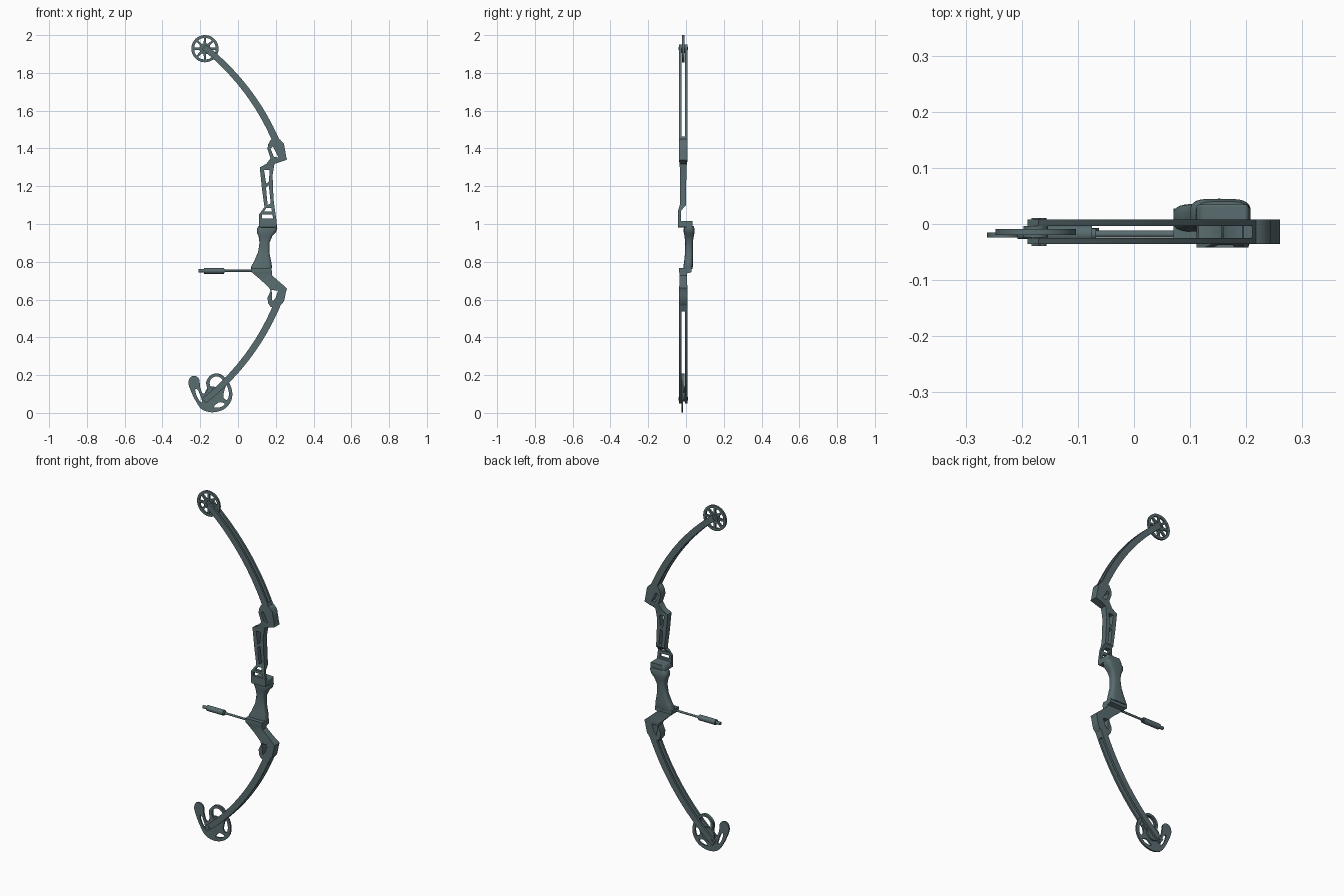
import bpy, bmesh, math
from mathutils import Vector, Matrix

if "Cube" in bpy.data.objects:
    bpy.data.objects.remove(bpy.data.objects["Cube"])

mat = bpy.data.materials.new("slate")
mat.diffuse_color = (0.10, 0.15, 0.16, 1)
mat.use_nodes = True
mat.node_tree.nodes["Principled BSDF"].inputs["Base Color"].default_value = mat.diffuse_color


def add_object(name, bm, angle=35):
    bmesh.ops.recalc_face_normals(bm, faces=bm.faces)
    me = bpy.data.meshes.new(name)
    bm.to_mesh(me)
    bm.free()
    ob = bpy.data.objects.new(name, me)
    bpy.context.collection.objects.link(ob)
    me.materials.append(mat)
    bpy.ops.object.select_all(action='DESELECT')
    ob.select_set(True)
    bpy.context.view_layer.objects.active = ob
    bpy.ops.object.shade_smooth_by_angle(angle=math.radians(angle))
    return ob


def plate(name, loops, depth):
    """Cut-out plate in the xz plane; depth = [(z, y_front, y_back), ...]."""
    cu = bpy.data.curves.new(name, 'CURVE')
    cu.dimensions, cu.fill_mode, cu.extrude = '2D', 'BOTH', 0.5
    for pts in loops:
        sp = cu.splines.new('POLY')
        sp.points.add(len(pts) - 1)
        for p, (x, z) in zip(sp.points, pts):
            p.co = (x, z, 0, 1)
        sp.use_cyclic_u = True
    tmp = bpy.data.objects.new("tmp", cu)
    bpy.context.collection.objects.link(tmp)
    me = bpy.data.meshes.new_from_object(tmp.evaluated_get(bpy.context.evaluated_depsgraph_get()))
    bpy.data.objects.remove(tmp)
    bm = bmesh.new()
    bm.from_mesh(me)
    bpy.data.meshes.remove(me)
    bmesh.ops.transform(bm, matrix=Matrix.Rotation(math.pi / 2, 4, 'X'), verts=bm.verts)
    bmesh.ops.remove_doubles(bm, verts=bm.verts, dist=1e-5)
    for z, _, _ in depth[1:-1]:
        bmesh.ops.bisect_plane(bm, geom=bm.verts[:] + bm.edges[:] + bm.faces[:],
                               plane_co=(0, 0, z), plane_no=(0, 0, 1))
    for v in bm.verts:
        z = min(max(v.co.z, depth[0][0]), depth[-1][0])
        y0, y1 = depth[0][1:]
        for a, b in zip(depth, depth[1:]):
            if a[0] <= z <= b[0]:
                t = (z - a[0]) / (b[0] - a[0])
                y0, y1 = a[1] + (b[1] - a[1]) * t, a[2] + (b[2] - a[2]) * t
        v.co.y = y0 + (v.co.y + 0.5) * (y1 - y0)
    return add_object(name, bm)


def smooth(pts, n=5):
    """Closed Catmull-Rom loop through the points."""
    out, k = [], len(pts)
    for i in range(k):
        a, b, c, d = (Vector(pts[(i + j) % k]) for j in (-1, 0, 1, 2))
        for s in range(n):
            t = s / n
            p = 0.5 * (2 * b + (c - a) * t + (2 * a - 5 * b + 4 * c - d) * t * t
                       + (3 * b - a - 3 * c + d) * t ** 3)
            out.append(tuple(p))
    return out


def circle(x, z, r, n=40):
    return [(x + r * math.cos(math.tau * i / n), z + r * math.sin(math.tau * i / n)) for i in range(n)]


def cylinder(name, center, r, length, axis, segs=20):
    bm = bmesh.new()
    rot = Matrix.Rotation(math.pi / 2, 4, 'Y' if axis == 'X' else 'X')
    bmesh.ops.create_cone(bm, cap_ends=True, segments=segs, radius1=r, radius2=r, depth=length,
                          matrix=Matrix.Translation(center) @ rot)
    return add_object(name, bm)


# limbs: split pairs of curved strips, mirrored about z = 1
def limb(t0, t1, flip, n=20):
    p0, p1, p2 = Vector((0.242, 1.335)), Vector((0.1175, 1.70)), Vector((-0.18, 1.937))
    left, right = [], []
    for i in range(n + 1):
        t = t0 + (t1 - t0) * i / n
        p = (1 - t) ** 2 * p0 + 2 * t * (1 - t) * p1 + t * t * p2
        d = ((1 - t) * (p1 - p0) + t * (p2 - p1)).normalized()
        nrm = Vector((-d.y, d.x)) * (0.019 - 0.003 * t)
        left.append(p + nrm)
        right.append(p - nrm)
    return [(p.x, 2 - p.y if flip else p.y) for p in left + right[::-1]]


for flip, tag in ((False, "upper"), (True, "lower")):
    plate(tag + "_limb_front", [limb(0, 1, flip)], [(0, -0.036, -0.025)])
    plate(tag + "_limb_back", [limb(0, 1, flip)], [(0, -0.004, 0.008)])
    plate(tag + "_limb_butt", [limb(0, 0.17, flip, 6)], [(0, -0.036, 0.008)])
    z = 0.59 if flip else 1.41
    cylinder(tag + "_limb_bolt", (0.215, -0.014, z), 0.022, 0.03, 'Y')

# upper riser with windows, bending sideways into the arrow shelf
plate("upper_riser", [
    [(.156, 1.396), (.159, 1.42), (.172, 1.445), (.193, 1.456), (.222, 1.448), (.243, 1.425), (.25, 1.386),
     (.258, 1.34), (.193, 1.318), (.183, 1.258), (.188, 1.13), (.204, 1.015), (.204, .985), (.111, .985),
     (.111, 1.05), (.14, 1.09), (.127, 1.185), (.115, 1.30), (.15, 1.318), (.172, 1.348)],
    [(.172, 1.40), (.185, 1.41), (.215, 1.352), (.19, 1.355)],
    [(.138, 1.285), (.168, 1.285), (.163, 1.225), (.149, 1.213)],
    [(.148, 1.192), (.163, 1.205), (.173, 1.11), (.157, 1.10)],
    [(.15, 1.085), (.176, 1.085), (.18, 1.066), (.137, 1.066)],
    [(.126, 1.05), (.182, 1.05), (.186, 1.028), (.126, 1.028)]],
    [(.98, -.042, -.027), (1.07, -.042, -.027), (1.1, -.033, 0), (1.3, -.033, .002),
     (1.34, -.036, .008), (1.46, -.036, .008)])

# lower riser with flange under the grip
plate("lower_riser", [
    [(.07, .768), (.072, .745), (.125, .70), (.167, .66), (.172, .645), (.156, .61), (.16, .58), (.172, .562),
     (.19, .557), (.222, .565), (.243, .59), (.25, .62), (.258, .66), (.18, .728), (.178, .768)],
    [(.178, .65), (.212, .648), (.2, .61), (.182, .588)]],
    [(.55, -.036, .008), (.67, -.036, .008), (.69, -.034, .004), (.738, -.034, .004),
     (.745, -.036, .028), (.77, -.036, .028)])

# arrow shelf joining the riser to the grip
shelf = plate("arrow_shelf", [[(.111, 1.0), (.122, 1.017), (.204, 1.017), (.206, .982), (.111, .982)]],
              [(0, -.042, .035)])
bev = shelf.modifiers.new("bevel", 'BEVEL')
bev.width, bev.segments = 0.006, 3

# grip: lofted rounded sections (z, x left, x right, y front, y back)
sections = [(.762, .07, .178, -.014, .034), (.775, .07, .18, -.014, .036), (.80, .084, .176, -.01, .037),
            (.85, .106, .166, -.005, .036), (.90, .114, .166, -.004, .036), (.935, .109, .181, -.008, .041),
            (.955, .1, .2, -.012, .045), (.975, .1, .208, -.012, .045), (.99, .11, .205, -.01, .04)]
bm = bmesh.new()
rings = []
for z, xl, xr, yf, yb in sections:
    ring = []
    for i in range(28):
        a = math.tau * i / 28
        c, s = math.cos(a), math.sin(a)
        ring.append(bm.verts.new(((xl + xr) / 2 + (xr - xl) / 2 * math.copysign(abs(c) ** .55, c),
                                  (yf + yb) / 2 + (yb - yf) / 2 * math.copysign(abs(s) ** .55, s), z)))
    rings.append(ring)
for a, b in zip(rings, rings[1:]):
    for i in range(28):
        j = (i + 1) % 28
        bm.faces.new((a[i], a[j], b[j], b[i]))
bm.faces.new(rings[0])
bm.faces.new(rings[-1])
add_object("grip", bm, 50)

# cable guard rod with its slide
for name, x0, x1, r in (("guard_rod", -.19, .09, .006), ("guard_slide", -.18, -.075, .0155),
                        ("guard_tip", -.208, -.18, .009), ("guard_collar", -.075, -.068, .01)):
    cylinder(name, ((x0 + x1) / 2, -.018, .752), r, x1 - x0, 'X')

# upper idler wheel with eight spokes
wx, wz = -.175, 1.928
holes = []
for k in range(8):
    a = math.tau * (k + .5) / 8
    holes.append([(wx + r * math.cos(a + d), wz + r * math.sin(a + d))
                  for r, d in ((.03, -.17), (.057, -.29), (.058, 0), (.057, .29), (.03, .17))])
plate("idler_wheel", [circle(wx, wz, .072)] + holes, [(0, -.02, -.009)])
cylinder("idler_hub", (wx, -.014, wz), .022, .02, 'Y')
cylinder("idler_axle", (wx, -.014, wz), .008, .05, 'Y')

# lower cam: hooked plate with cut-outs, plus module ring
cam = [(-.262, .155), (-.254, .187), (-.23, .196), (-.206, .18), (-.2, .135), (-.185, .102), (-.164, .12),
       (-.168, .165), (-.146, .197), (-.114, .209), (-.077, .193), (-.045, .155), (-.03, .105), (-.04, .056),
       (-.077, .018), (-.135, .003), (-.19, .018), (-.222, .06), (-.247, .11)]
plate("cam", [smooth(cam), circle(-.114, .157, .036, 28),
              smooth([(-.226, .125), (-.212, .12), (-.197, .085), (-.19, .055), (-.208, .07), (-.222, .1)]),
              smooth([(-.062, .145), (-.048, .105), (-.056, .07), (-.078, .085)]),
              smooth([(-.128, .03), (-.095, .03), (-.07, .047), (-.1, .056)])],
      [(0, -.024, -.015)])
plate("cam_module", [circle(-.135, .1, .04)], [(0, -.015, -.005)])
plate("cam_ring", [circle(-.114, .157, .052), circle(-.114, .157, .038)], [(0, -.016, -.007)])
cylinder("cam_axle", (-.165, -.014, .075), .009, .05, 'Y')
